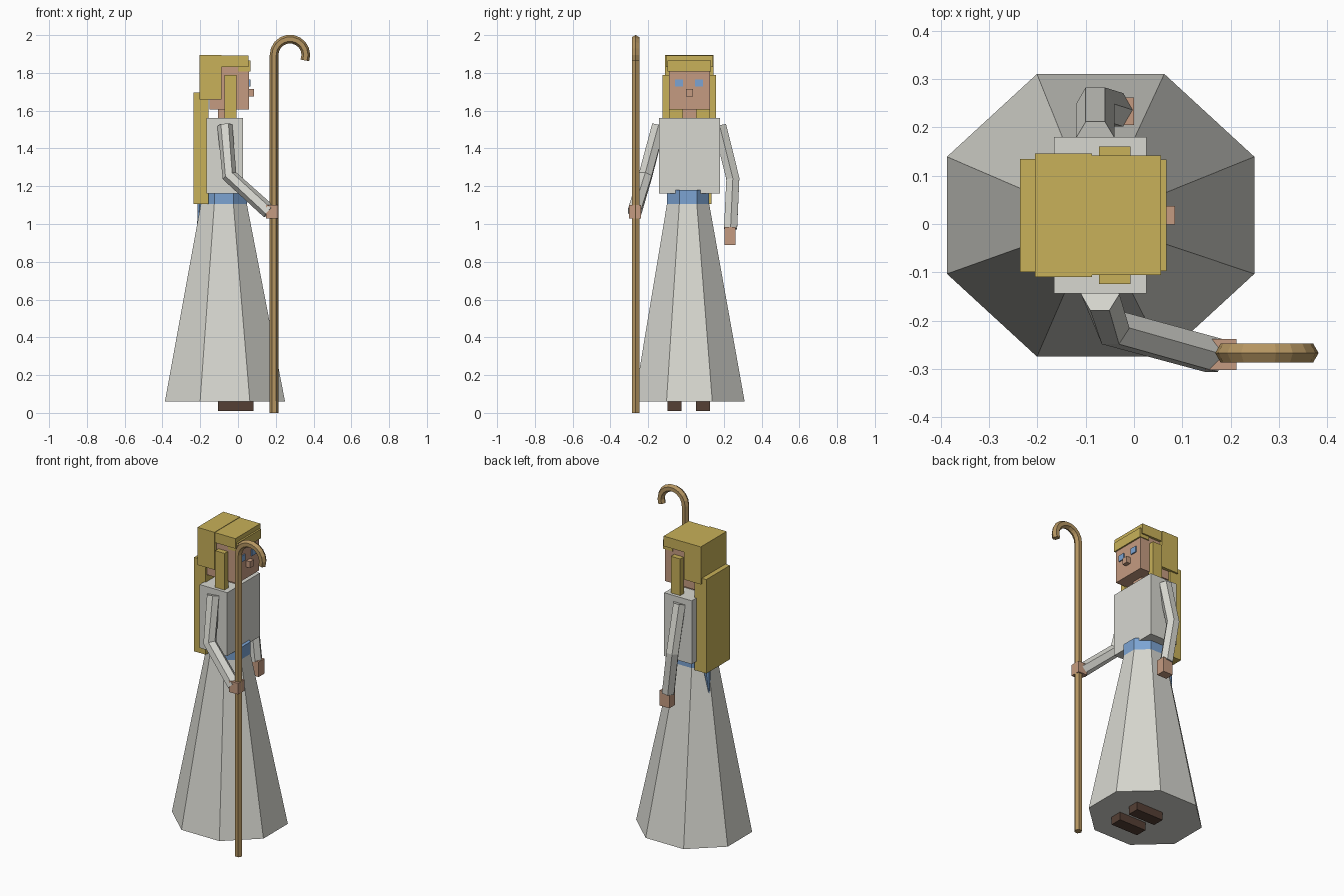
import bpy, bmesh, math
from mathutils import Vector

if "Cube" in bpy.data.objects:
    bpy.data.objects.remove(bpy.data.objects["Cube"], do_unlink=True)


def material(name, r, g, b):
    m = bpy.data.materials.new(name)
    m.use_nodes = True
    m.diffuse_color = (r, g, b, 1)
    m.node_tree.nodes["Principled BSDF"].inputs["Base Color"].default_value = (r, g, b, 1)
    return m


cloth = material("cloth white", 0.68, 0.68, 0.63)
hair = material("blond hair", 0.58, 0.44, 0.10)
skin = material("skin", 0.56, 0.33, 0.22)
blue = material("blue", 0.20, 0.37, 0.65)
wood = material("staff wood", 0.46, 0.30, 0.12)
leather = material("shoe leather", 0.09, 0.05, 0.035)


def finish(name, bm, mat):
    bmesh.ops.recalc_face_normals(bm, faces=bm.faces)
    mesh = bpy.data.meshes.new(name)
    bm.to_mesh(mesh)
    bm.free()
    mesh.materials.append(mat)
    obj = bpy.data.objects.new(name, mesh)
    bpy.context.collection.objects.link(obj)
    return obj


def box(name, mat, xs, ys, zs):
    """Box spanning the given x, y and z ranges."""
    bm = bmesh.new()
    bmesh.ops.create_cube(bm, size=1)
    for v in bm.verts:
        v.co = [r[0] if c < 0 else r[1] for c, r in zip(v.co, (xs, ys, zs))]
    return finish(name, bm, mat)


def skin_rings(name, mat, rings):
    """Closed tube through a list of vertex rings."""
    bm = bmesh.new()
    loops = [[bm.verts.new(p) for p in ring] for ring in rings]
    n = len(loops[0])
    for a, b in zip(loops, loops[1:]):
        for i in range(n):
            j = (i + 1) % n
            bm.faces.new((a[i], a[j], b[j], b[i]))
    bm.faces.new(loops[0][::-1])
    bm.faces.new(loops[-1])
    return finish(name, bm, mat)


def octagon(cx, cy, hx, hy, z):
    """Flat-sided octagon with half widths hx and hy."""
    k = 1 / math.cos(math.pi / 8)
    angles = [math.pi / 8 + i * math.pi / 4 for i in range(8)]
    return [Vector((cx + hx * k * math.cos(a), cy + hy * k * math.sin(a), z)) for a in angles]


def sweep(name, mat, path, radius, sides=6):
    """Tube along a path, mitred at its bends."""
    pts = [Vector(p) for p in path]
    rings = []
    for i, p in enumerate(pts):
        d = (pts[min(i + 1, len(pts) - 1)] - pts[max(i - 1, 0)]).normalized()
        u = Vector((0, 1, 0))
        u = (u - d * u.dot(d)).normalized()
        w = d.cross(u)
        angles = [(k + 0.5) * math.tau / sides for k in range(sides)]
        rings.append([p + (u * math.cos(a) + w * math.sin(a)) * radius for a in angles])
    return skin_rings(name, mat, rings)


MID = 0.018  # the figure's own centre plane in y


def centred(half, mid=MID):
    return (mid - half, mid + half)


# Robe: flared skirt, belt with hanging end, torso
waist = (-0.075, 0.011, 0.122, 0.112)
skin_rings("skirt", cloth, [octagon(-0.069, MID, 0.318, 0.2925, 0.06), octagon(*waist, 1.105)])
skin_rings("belt", blue, [octagon(*waist, 1.105), octagon(*waist, 1.18)])
skin_rings("belt_end", blue, [octagon(-0.192, 0.07, 0.022, 0.025, 1.12),
                              octagon(-0.215, 0.075, 0.002, 0.002, 0.94)])
box("torso", cloth, (-0.166, 0.026), centred(0.162), (1.162, 1.56))

# Head and face
box("neck", skin, (-0.105, -0.01), centred(0.037), (1.55, 1.62))
box("head", skin, (-0.15, 0.058), centred(0.109), (1.605, 1.85))
box("nose", skin, (0.05, 0.085), centred(0.019), (1.675, 1.715))

# Hair blocks
box("hair_cap", hair, (-0.195, 0.056), centred(0.124), (1.83, 1.893))
box("hair_back_of_head", hair, (-0.205, -0.087), centred(0.128), (1.66, 1.896))
box("hair_fringe", hair, (0.0, 0.067), centred(0.115), (1.808, 1.865))
box("hair_long_back", hair, (-0.236, -0.155), centred(0.117), (1.105, 1.695))

# Paired parts on either side
for side, s in (("right", -1), ("left", 1)):
    box(f"{side}_eye", blue, (0.055, 0.065), centred(0.021, MID - 0.002 + s * 0.053), (1.727, 1.765))
    box(f"{side}_hair_lock", hair, (-0.072, -0.007), centred(0.019, MID + s * 0.123), (1.56, 1.79))
    box(f"{side}_shoe", leather, (-0.105, 0.083), centred(0.037, MID - 0.004 + s * 0.076), (0.01, 0.075))

# Arms and hands
sweep("right_arm", cloth, [(-0.07, -0.145, 1.522), (-0.045, -0.215, 1.255), (0.165, -0.272, 1.065)], 0.04)
sweep("left_arm", cloth, [(-0.08, 0.178, 1.522), (-0.08, 0.248, 1.24), (-0.042, 0.236, 0.975)], 0.04)
box("right_hand", skin, (0.148, 0.212), (-0.302, -0.238), (1.03, 1.1))
box("left_hand", skin, (-0.068, 0.0), (0.205, 0.262), (0.89, 0.985))

# Crook staff: straight shaft with a hooked top
hook_x, hook_z, hook_r = 0.275, 1.895, 0.084
staff = [(hook_x - hook_r, -0.267, 0)]
for i in range(11):
    a = math.radians(180 - 20 * i)
    staff.append((hook_x + hook_r * math.cos(a), -0.267, hook_z + hook_r * math.sin(a)))
sweep("crook_staff", wood, staff, 0.023)
